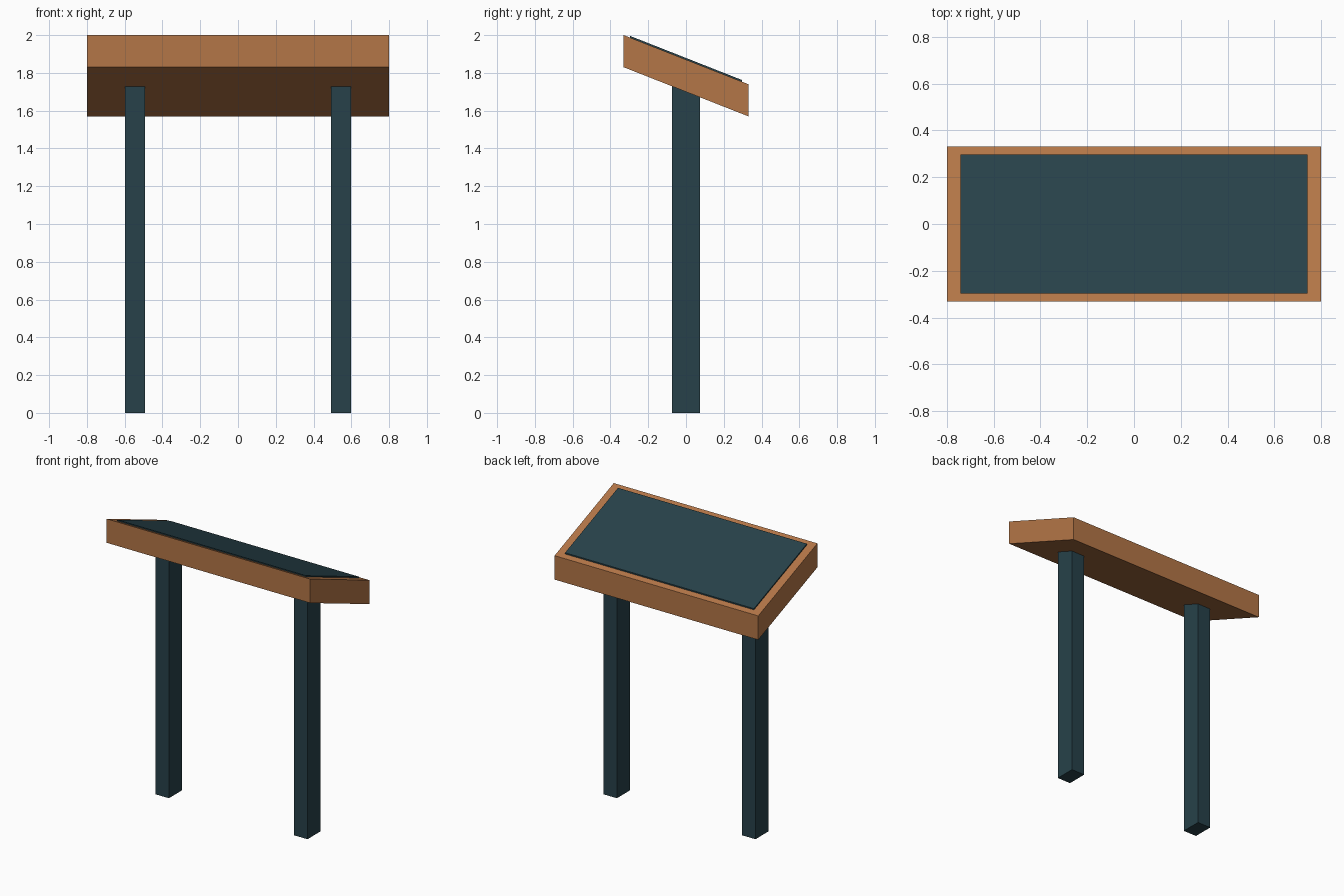
import bpy
import bmesh

if "Cube" in bpy.data.objects:
    bpy.data.objects.remove(bpy.data.objects["Cube"])


def make_material(name, rgb):
    mat = bpy.data.materials.new(name)
    mat.diffuse_color = (*rgb, 1.0)
    mat.use_nodes = True
    mat.node_tree.nodes["Principled BSDF"].inputs["Base Color"].default_value = mat.diffuse_color
    return mat


WOOD = make_material("warm wood", (0.456, 0.181, 0.063))
SLATE = make_material("dark slate", (0.020, 0.053, 0.067))

SLOPE = -0.26 / 0.66  # the board drops towards the back


def box(name, x, y, z, mat, slope=0.0):
    """Box from (min, max) ranges, with z sheared along y by the slope."""
    bm = bmesh.new()
    bmesh.ops.create_cube(bm, size=1.0)
    for v in bm.verts:
        px, py, pz = (r[0] if c < 0 else r[1] for c, r in zip(v.co, (x, y, z)))
        v.co = (px, py, pz + slope * py)
    mesh = bpy.data.meshes.new(name)
    bm.to_mesh(mesh)
    bm.free()
    mesh.materials.append(mat)
    obj = bpy.data.objects.new(name, mesh)
    bpy.context.collection.objects.link(obj)
    return obj


# Sloping wooden board with upright sides
box("board", (-0.8, 0.8), (-0.332, 0.332), (1.70, 1.87), WOOD, SLOPE)

# Thin dark panel lying on the board
box("panel", (-0.742, 0.742), (-0.297, 0.297), (1.868, 1.879), SLATE, SLOPE)

# Pair of posts
for side, label in ((-1, "left"), (1, "right")):
    x = sorted((side * 0.492, side * 0.597))
    box(f"{label}_post", x, (-0.073, 0.073), (0.0, 1.73), SLATE)
